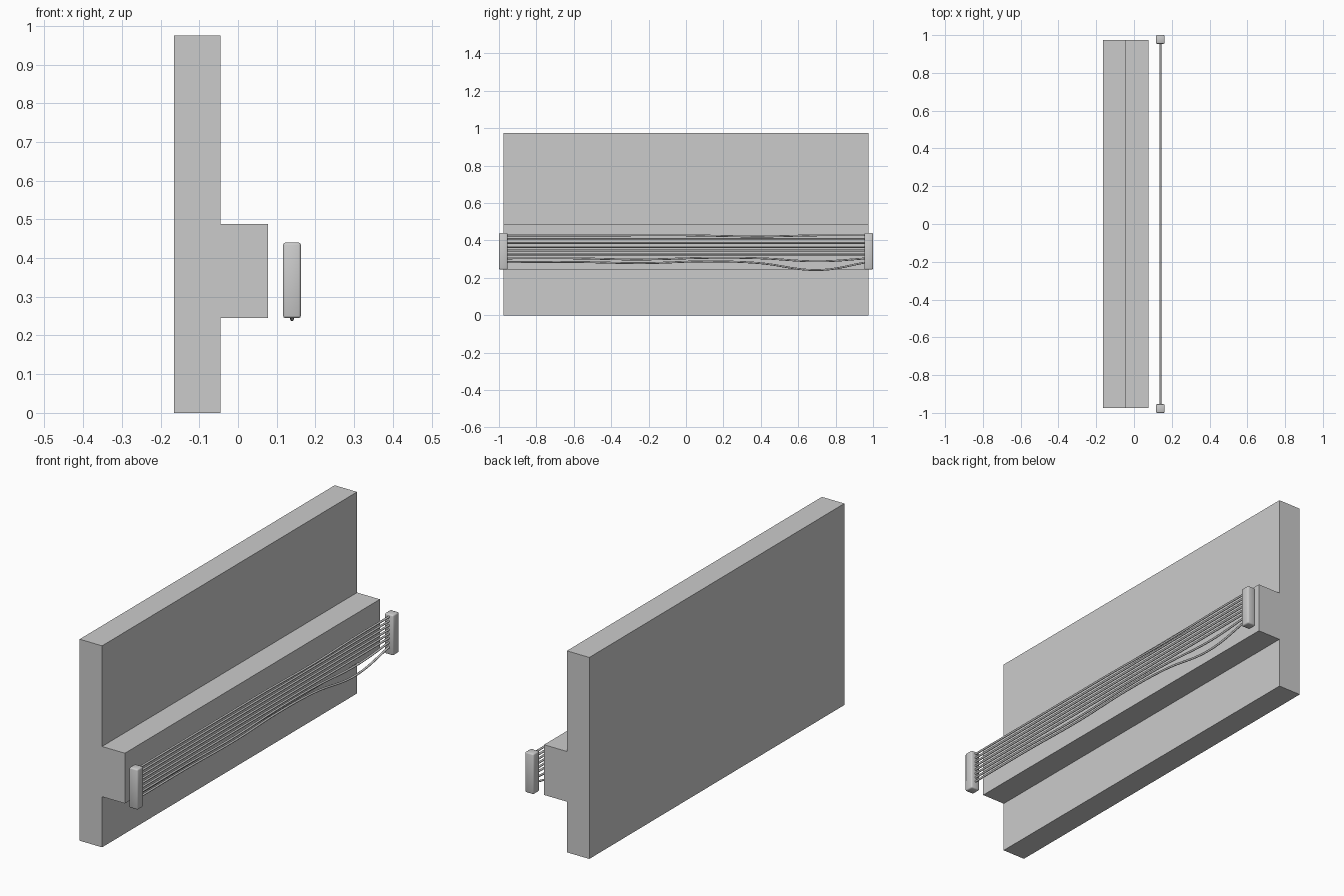
import bpy, bmesh

if "Cube" in bpy.data.objects:
    bpy.data.objects.remove(bpy.data.objects["Cube"])

grey = bpy.data.materials.new("plain grey")
grey.diffuse_color = (0.6, 0.6, 0.6, 1)
grey.use_nodes = True
grey.node_tree.nodes["Principled BSDF"].inputs["Base Color"].default_value = grey.diffuse_color


def finish(name, bm, smooth=False):
    mesh = bpy.data.meshes.new(name)
    bmesh.ops.recalc_face_normals(bm, faces=bm.faces)
    for f in bm.faces:
        f.smooth = smooth
    bm.to_mesh(mesh)
    bm.free()
    mesh.materials.append(grey)
    obj = bpy.data.objects.new(name, mesh)
    bpy.context.collection.objects.link(obj)
    return obj


# Wall with projecting ledge: one T-shaped profile swept along y
profile = [(-0.165, 0), (-0.045, 0), (-0.045, 0.245), (0.077, 0.245),
           (0.077, 0.488), (-0.045, 0.488), (-0.045, 0.975), (-0.165, 0.975)]
bm = bmesh.new()
face = bm.faces.new([bm.verts.new((x, -0.975, z)) for x, z in profile])
ext = bmesh.ops.extrude_face_region(bm, geom=[face])
bmesh.ops.translate(bm, vec=(0, 1.95, 0),
                    verts=[v for v in ext["geom"] if isinstance(v, bmesh.types.BMVert)])
finish("ledge_wall", bm)

# End clamps: softly rounded upright blocks
for name, side in (("near_clamp", -1), ("far_clamp", 1)):
    bm = bmesh.new()
    bmesh.ops.create_cube(bm, size=1)
    bmesh.ops.scale(bm, vec=(0.046, 0.046, 0.195), verts=bm.verts)
    bmesh.ops.translate(bm, vec=(0.1395, side * 0.977, 0.3425), verts=bm.verts)
    bmesh.ops.bevel(bm, geom=bm.edges[:], offset=0.006, segments=2,
                    profile=0.5, affect='EDGES')
    finish(name, bm, smooth=True)

# Cables between the clamps; a few of them sag: cable index -> (y, z offset)
sag = {
    0: [(-0.6, 0.001), (-0.22, -0.005), (0.1, 0.004), (0.38, -0.004),
        (0.71, -0.042)],
    1: [(-0.6, 0.0), (-0.25, -0.006), (0.15, 0.003), (0.4, 0.0), (0.71, -0.016)],
    7: [(-0.3, 0.0), (0.0, 0.0), (0.4, -0.006), (0.7, 0.0)],
}
for i in range(8):
    z = 0.284 + i * 0.0205
    points = [(-0.97, 0)] + sag.get(i, []) + [(0.97, 0)]
    curve = bpy.data.curves.new(f"cable_{i + 1}", 'CURVE')
    curve.dimensions = '3D'
    curve.bevel_depth = 0.005
    curve.bevel_resolution = 2
    curve.resolution_u = 10
    curve.use_fill_caps = True
    spline = curve.splines.new('BEZIER')
    spline.bezier_points.add(len(points) - 1)
    for p, (y, dz) in zip(spline.bezier_points, points):
        p.co = (0.1395, y, z + dz)
        p.handle_left_type = p.handle_right_type = 'AUTO'
    curve.materials.append(grey)
    obj = bpy.data.objects.new(f"cable_{i + 1}", curve)
    bpy.context.collection.objects.link(obj)
